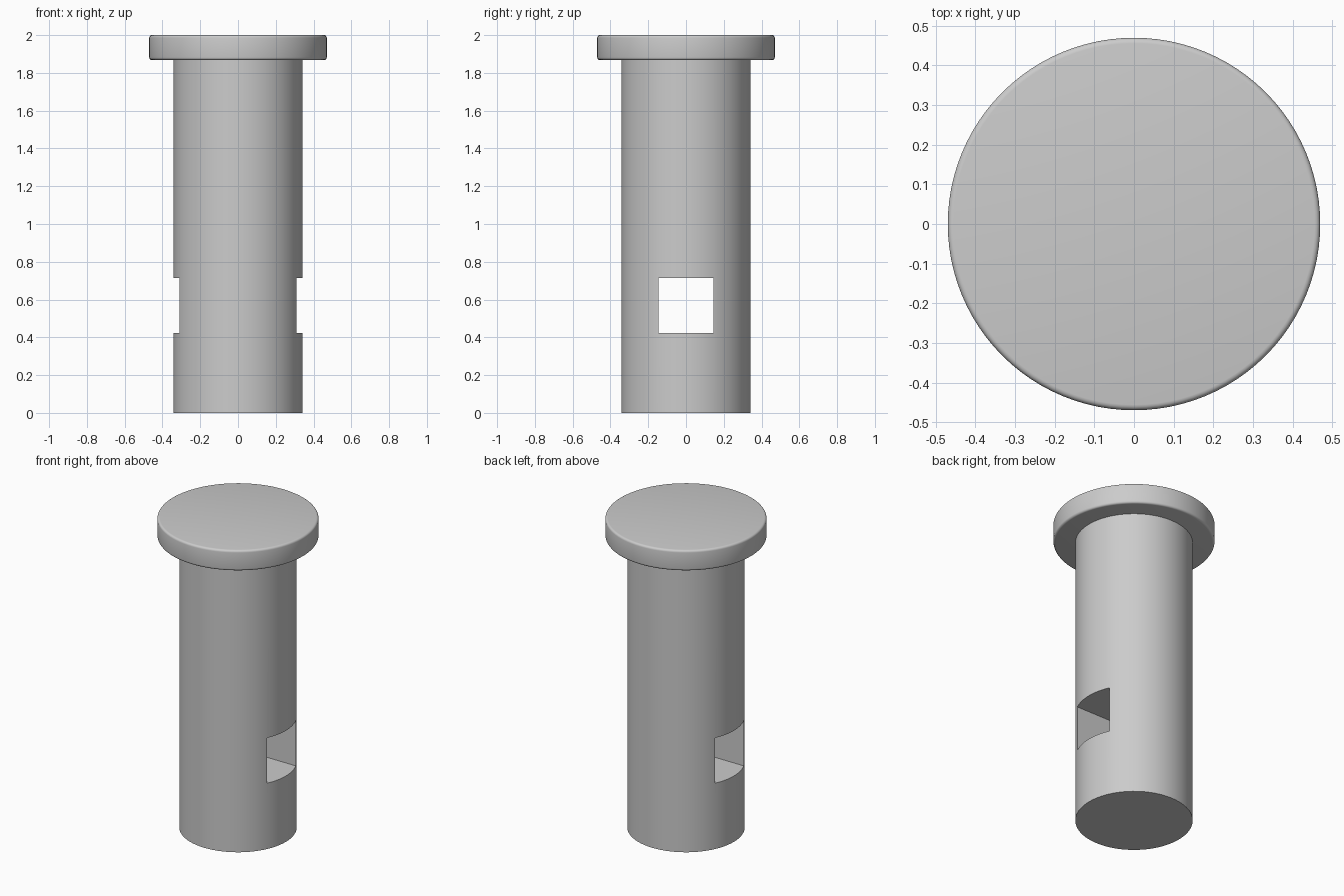
import bpy
import math

default = bpy.data.objects.get("Cube")
if default:
    bpy.data.objects.remove(default, do_unlink=True)

GREY = (0.6, 0.6, 0.6, 1.0)
steel = bpy.data.materials.new("plain_grey")
steel.use_nodes = True
steel.diffuse_color = GREY
steel.node_tree.nodes["Principled BSDF"].inputs["Base Color"].default_value = GREY


def cylinder(name, radius, bottom, top):
    bpy.ops.mesh.primitive_cylinder_add(
        vertices=96, radius=radius, depth=top - bottom,
        location=(0, 0, (bottom + top) / 2))
    obj = bpy.context.object
    obj.name = name
    obj.data.materials.append(steel)
    return obj


def apply_modifier(obj, mod):
    bpy.context.view_layer.objects.active = obj
    bpy.ops.object.modifier_apply(modifier=mod.name)


def shade(obj, angle):
    bpy.ops.object.select_all(action="DESELECT")
    obj.select_set(True)
    bpy.context.view_layer.objects.active = obj
    bpy.ops.object.shade_smooth_by_angle(angle=math.radians(angle))


# Shaft of the pin
shaft = cylinder("pin_shaft", 0.342, 0.0, 1.868)

# Square slot through the shaft from side to side
bpy.ops.mesh.primitive_cube_add(size=1, location=(0, 0, 0.569))
cutter = bpy.context.object
cutter.name = "slot_cutter"
cutter.scale = (1.0, 0.291, 0.291)
cutter.hide_render = True
cut = shaft.modifiers.new("slot", "BOOLEAN")
cut.operation = "DIFFERENCE"
cut.solver = "EXACT"
cut.object = cutter
apply_modifier(shaft, cut)
bpy.data.objects.remove(cutter, do_unlink=True)
shade(shaft, 30)

# Flat round head with softened rims
head = cylinder("pin_head", 0.47, 1.868, 2.0)
bevel = head.modifiers.new("rim", "BEVEL")
bevel.width = 0.014
bevel.segments = 4
bevel.limit_method = "ANGLE"
bevel.angle_limit = math.radians(40)
apply_modifier(head, bevel)
shade(head, 30)
